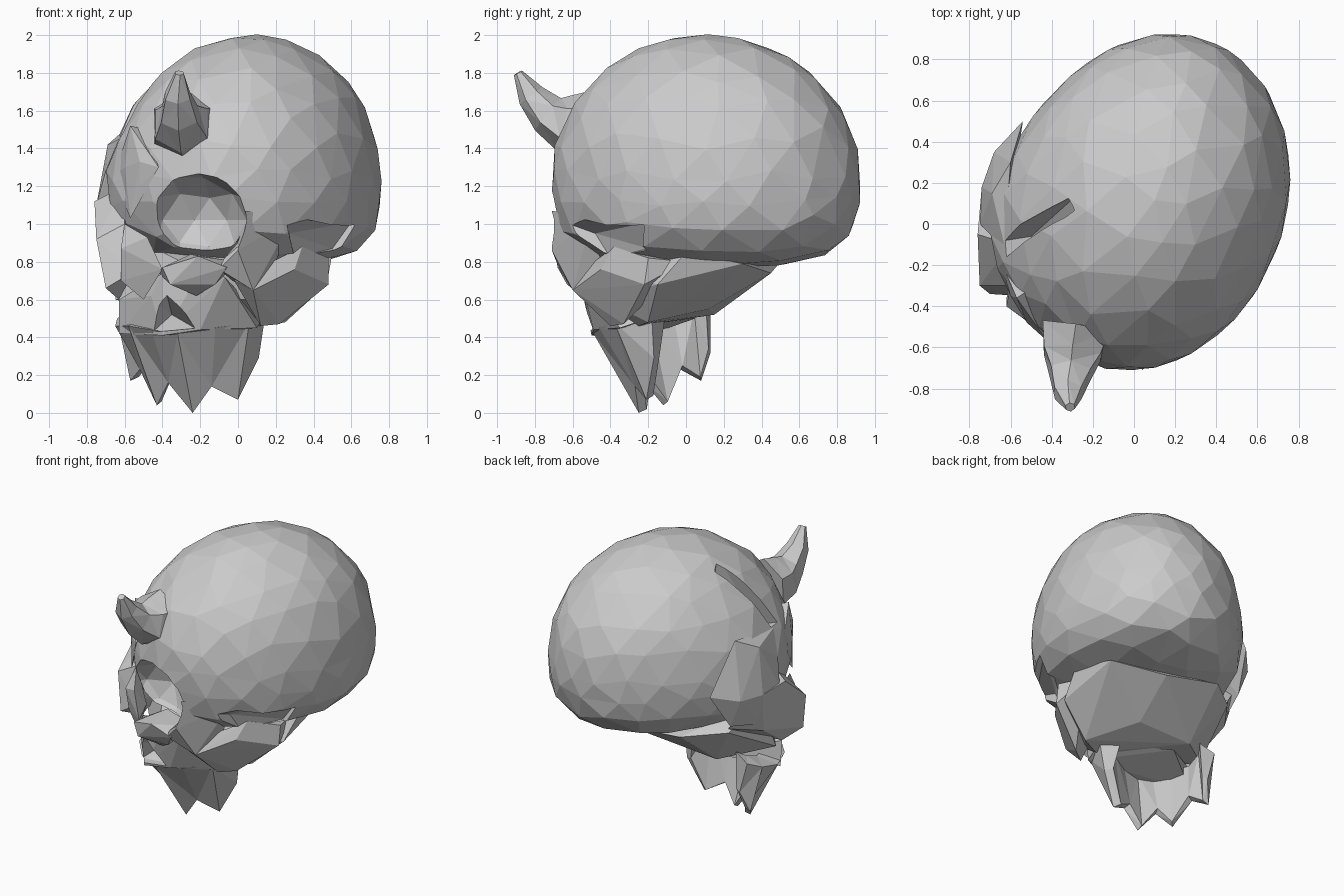
import bpy, bmesh, math, random
from mathutils import Vector

if "Cube" in bpy.data.objects:
    bpy.data.objects.remove(bpy.data.objects["Cube"])

random.seed(4)


def finish(name, bm):
    bmesh.ops.recalc_face_normals(bm, faces=bm.faces[:])
    me = bpy.data.meshes.new(name)
    bm.to_mesh(me)
    bm.free()
    ob = bpy.data.objects.new(name, me)
    bpy.context.collection.objects.link(ob)
    return ob


def hull(name, pts):
    """Chiselled bone lump: convex hull of a few corner points."""
    bm = bmesh.new()
    vs = [bm.verts.new(p) for p in pts]
    bmesh.ops.convex_hull(bm, input=vs)
    bmesh.ops.delete(bm, geom=[v for v in bm.verts if not v.link_faces], context='VERTS')
    return finish(name, bm)


def blob(name, center, scale, subdiv=2):
    bm = bmesh.new()
    bmesh.ops.create_icosphere(bm, subdivisions=subdiv, radius=1)
    for v in bm.verts:
        v.co = Vector(center) + v.co * Vector(scale)
    return finish(name, bm)


def cut(target, cutter):
    mod = target.modifiers.new("cut", 'BOOLEAN')
    mod.operation = 'DIFFERENCE'
    mod.solver = 'EXACT'
    mod.object = cutter
    bpy.context.view_layer.objects.active = target
    bpy.ops.object.modifier_apply(modifier=mod.name)


# Cranium: faceted egg, round above and flatter below, swollen at the left temple
bm = bmesh.new()
bmesh.ops.create_icosphere(bm, subdivisions=3, radius=1)
for v in bm.verts:
    d = v.co + Vector([random.uniform(-.06, .06) for _ in range(3)])
    p = 2 if d.z > 0 else 3.5
    h = math.hypot(d.x, d.y)
    d /= (h ** p + abs(d.z) ** p) ** (1 / p)
    side = max(0, d.normalized().dot(Vector((-.98, .05, -.1)))) ** 5
    v.co = (.07 + .69 * d.x - .09 * side,
            .105 + .82 * (.15 * d.x + .989 * d.y),
            1.25 + (.755 if d.z > 0 else .48) * d.z)
cranium = finish("cranium", bm)

# Underside of the skull, running down towards the jaw
skull_base = hull("skull_base", [
    (-.55, .3, .82), (-.65, -.1, .6), (-.45, -.35, .6), (.05, -.45, .6),
    (.12, -.25, .46), (.25, -.2, .48), (.47, -.15, .68), (.45, .3, .79),
    (.1, .45, .74), (-.35, .15, .52), (.05, .12, .55), (-.3, .5, .8),
    (.5, 0, .85), (-.6, 0, .95), (-.3, -.45, .8), (0, -.5, .8)])

# Upper jaw block, with the nose bridge jutting out above it
muzzle = hull("muzzle", [
    (-.4, -.52, .74), (-.2, -.57, .74), (-.07, -.56, .72), (-.46, -.46, .62),
    (-.4, -.5, .41), (-.2, -.49, .44), (.1, -.35, .45), (-.63, -.18, .42),
    (-.63, -.2, .6), (.13, -.2, .5), (-.3, .05, .5)])
bridge = hull("nose_bridge", [
    (-.4, -.62, .77), (-.21, -.69, .83), (-.06, -.68, .77), (-.36, -.63, .68),
    (-.12, -.63, .68), (-.42, -.45, .74), (0, -.5, .8), (-.25, -.45, .84),
    (-.22, -.55, .62)])

# Cheekbones and socket rims
right_rim = hull("right_socket_rim", [
    (.04, -.71, 1.07), (0, -.71, .86), (-.1, -.67, .76), (.08, -.6, .65),
    (.13, -.5, .9), (.29, -.5, 1.03), (.2, -.45, .8), (-.03, -.52, .7)])
hull("right_cheekbone", [
    (.08, -.6, .65), (-.02, -.62, .7), (.12, -.4, .46), (.22, -.33, .47),
    (.48, -.22, .68), (.48, -.2, .82), (.34, -.38, .88), (.3, -.45, .76),
    (.1, -.3, .6), (.42, 0, .8)])
left_rim = hull("left_socket_rim", [
    (-.48, -.5, .93), (-.4, -.56, .76), (-.62, -.4, .87), (-.62, -.36, .7),
    (-.5, -.42, .6), (-.45, -.4, .8), (-.6, -.3, 1.0)])
hull("left_cheekbone", [
    (-.76, -.05, 1.12), (-.75, -.3, .92), (-.7, -.34, .66), (-.63, -.2, .6),
    (-.55, -.35, .75), (-.6, -.3, 1.0), (-.69, .1, .8), (-.55, .3, .85),
    (-.6, -.1, 1.2), (-.74, .18, 1.1)])
# Swelling that joins the left cheekbone to the temple
left_temple = hull("left_temple", [
    (-.74, .18, 1.1), (-.68, .35, 1.1), (-.54, .5, 1.15), (-.75, 0, 1.1),
    (-.69, .15, 1.42), (-.7, -.05, 1.28), (-.6, .3, 1.5), (-.69, .1, .85),
    (-.6, .35, .9), (-.63, -.1, 1.45)])
left_brow = hull("left_brow", [
    (-.6, -.35, 1.3), (-.52, -.48, 1.33), (-.57, -.36, 1.52), (-.52, -.47, 1.2),
    (-.57, -.4, 1.03), (-.66, -.15, 1.25), (-.48, -.3, 1.5), (-.42, -.57, 1.3)])

# Single eye socket, nose hole, right temple hollow and crack in the crown
socket = blob("socket_cutter", (-.23, -.76, 1.02), (.29, .36, .265))
nose = hull("nose_cutter", [
    (-.47, -.7, .44), (-.22, -.7, .44), (-.4, -.7, .72), (-.46, -.6, .6),
    (-.35, -.33, .52), (-.45, -.45, .43), (-.23, -.45, .45)])
temple = hull("temple_cutter", [
    (.25, -.7, 1.03), (.6, -.2, 1.01), (.8, -.45, .85), (.5, -.7, .7),
    (.3, -.4, .82), (.5, -.2, .87), (.27, -.48, .95), (.6, -.35, .7)])
crack = hull("crack_cutter", [
    (-.34, .13, 1.95), (-.3, .07, 1.95), (-.30, .12, 1.78), (-.27, .06, 1.78),
    (-.75, -.1, 1.5), (-.72, -.18, 1.5), (-.5, -.06, 1.42), (-.48, -.13, 1.42)])
for part in (cranium, skull_base, right_rim, left_rim, left_brow):
    cut(part, socket)
cut(cranium, temple)
cut(cranium, crack)
cut(left_temple, crack)
cut(muzzle, nose)
cut(skull_base, nose)
for ob in (socket, nose, temple, crack):
    bpy.data.objects.remove(ob, do_unlink=True)

# Horseshoe of jagged upper teeth, open at the back
top = [(-.58, .13, .54), (-.64, .04, .5), (-.65, -.12, .46), (-.58, -.3, .46),
       (-.46, -.44, .44), (-.32, -.49, .42), (-.12, -.46, .45), (.06, -.38, .48),
       (.14, -.18, .49)]
tips = [(-.52, .13, .32), (-.57, .08, .17), (-.52, -.03, .23), (-.43, -.12, .04),
        (-.37, -.22, .16), (-.24, -.25, 0), (-.14, -.27, .14), (0, -.21, .07),
        (.11, -.17, .29)]


def inward(p, k, dz):
    return (-.25 + (p[0] + .25) * k, .05 + (p[1] - .05) * k, p[2] + dz)


bm = bmesh.new()
rows = [[bm.verts.new(q) for q in (t, b, inward(b, .86, .02), inward(t, .68, .05))]
        for t, b in zip(top, tips)]
for a, b in zip(rows, rows[1:]):
    for i in range(4):
        j = (i + 1) % 4
        bm.faces.new((a[i], a[j], b[j], b[i]))
bm.faces.new(rows[0])
bm.faces.new(rows[-1])
bmesh.ops.triangulate(bm, faces=bm.faces[:])
finish("teeth", bm)

# Horn on the forehead, sweeping forwards and up
bm = bmesh.new()
path = [((-.28, -.5, 1.52), .19), ((-.3, -.63, 1.53), .16), ((-.31, -.73, 1.58), .11),
        ((-.32, -.82, 1.68), .075), ((-.31, -.89, 1.8), .025)]
rings = []
for i, (c, r) in enumerate(path):
    ahead = Vector(path[min(i + 1, 4)][0]) - Vector(path[max(i - 1, 0)][0])
    side = ahead.cross(Vector((0, 0, 1))).normalized()
    up = side.cross(ahead).normalized()
    rings.append([bm.verts.new(Vector(c) + r * (side * math.cos(t) + up * math.sin(t)))
                  for t in (k * math.tau / 6 + .5 for k in range(6))])
for a, b in zip(rings, rings[1:]):
    for k in range(6):
        bm.faces.new((a[k], a[(k + 1) % 6], b[(k + 1) % 6], b[k]))
bm.faces.new(rings[0])
bm.faces.new(rings[-1])
bmesh.ops.triangulate(bm, faces=bm.faces[:])
finish("horn", bm)
